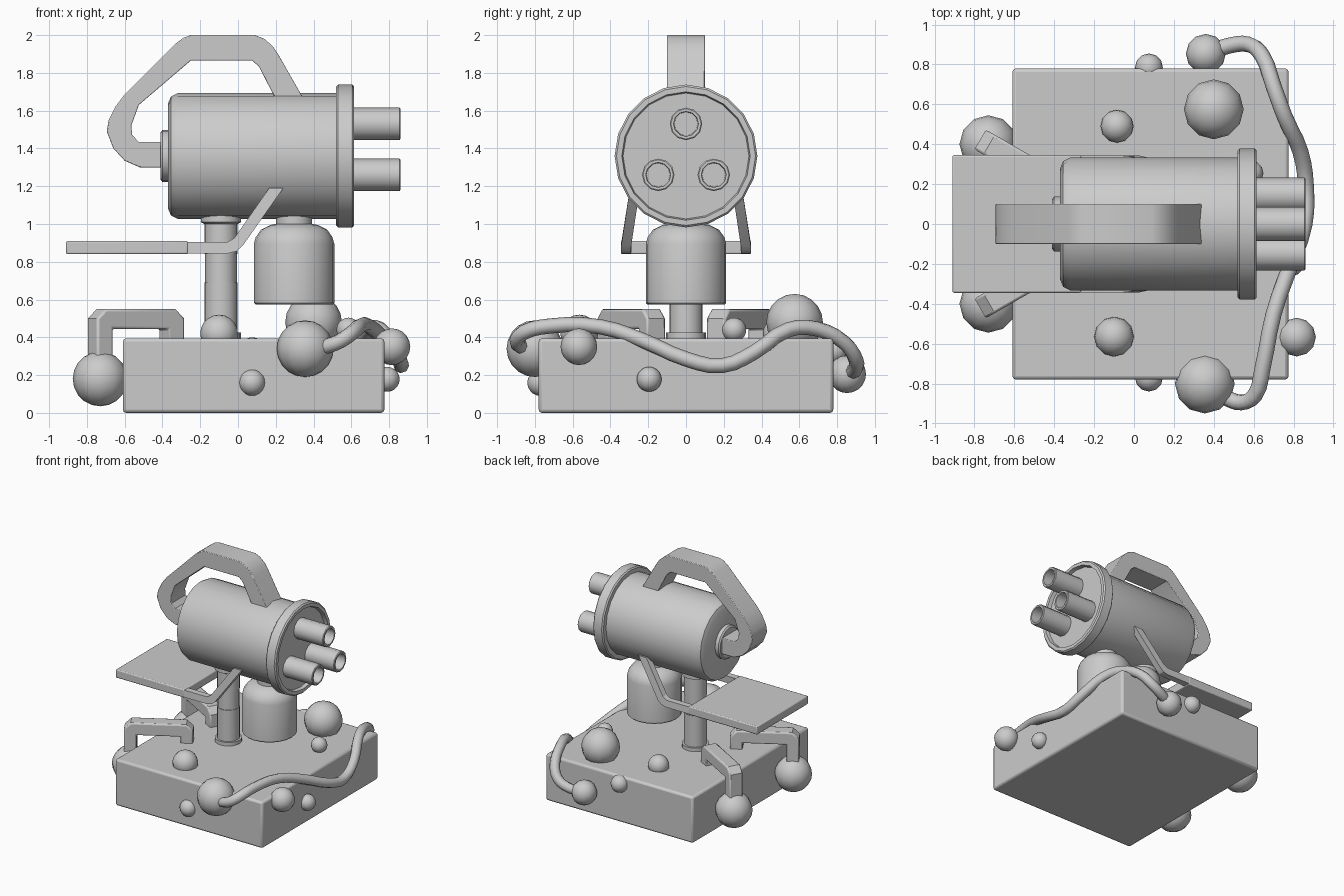
import bpy, bmesh, math
from mathutils import Matrix, Vector

if "Cube" in bpy.data.objects:
    bpy.data.objects.remove(bpy.data.objects["Cube"])


def finish(name, bm, angle=42, bevel=0):
    bmesh.ops.recalc_face_normals(bm, faces=bm.faces)
    me = bpy.data.meshes.new(name)
    bm.to_mesh(me)
    bm.free()
    ob = bpy.data.objects.new(name, me)
    bpy.context.collection.objects.link(ob)
    if bevel:
        mod = ob.modifiers.new("bevel", "BEVEL")
        mod.width, mod.segments, mod.limit_method = bevel, 2, "ANGLE"
        mod.angle_limit = math.radians(50)
    bpy.ops.object.select_all(action="DESELECT")
    ob.select_set(True)
    bpy.context.view_layer.objects.active = ob
    bpy.ops.object.shade_smooth_by_angle(angle=math.radians(angle))
    return ob


def lathe(name, profile, at, axis="Z", segs=20):
    """Turn (radius, height) points about an axis through `at`; ends are capped."""
    bm = bmesh.new()
    rings = []
    for r, h in profile:
        ring = []
        for i in range(segs):
            a = math.tau * i / segs
            u, v = r * math.cos(a), r * math.sin(a)
            co = (u, v, h) if axis == "Z" else (h, u, v)
            ring.append(bm.verts.new(Vector(co) + Vector(at)))
        rings.append(ring)
    for a, b in zip(rings, rings[1:]):
        for i in range(segs):
            j = (i + 1) % segs
            bm.faces.new((a[i], a[j], b[j], b[i]))
    bm.faces.new(rings[0])
    bm.faces.new(rings[-1])
    return finish(name, bm, 35)


def box(name, lo, hi, bevel):
    bm = bmesh.new()
    lo, hi = Vector(lo), Vector(hi)
    bmesh.ops.create_cube(bm, size=1, matrix=Matrix.Translation((lo + hi) / 2)
                          @ Matrix.Diagonal((*(hi - lo), 1)))
    return finish(name, bm, 30, bevel)


def prism(name, outline, y0, y1, shear=0, z_from=0, bevel=0, angle=25):
    """Extrude an xz outline along y, optionally leaning in y with height."""
    bm = bmesh.new()
    sides = []
    for y in (y0, y1):
        sides.append([bm.verts.new((x, y + shear * max(0, z - z_from), z)) for x, z in outline])
        bm.faces.new(sides[-1])
    a, b = sides
    for i in range(len(a)):
        j = (i + 1) % len(a)
        bm.faces.new((a[i], a[j], b[j], b[i]))
    return finish(name, bm, angle, bevel)


def ball(name, at, r):
    bm = bmesh.new()
    bmesh.ops.create_uvsphere(bm, u_segments=12, v_segments=10, radius=r,
                              matrix=Matrix.Translation(at))
    return finish(name, bm)


# Base block
box("base", (-0.61, -0.78, 0), (0.775, 0.78, 0.395), 0.018)

# Support post with collars
lathe("post", [(0.105, 0.38), (0.105, 0.425), (0.088, 0.425), (0.088, 0.69), (0.084, 0.69),
               (0.084, 0.84), (0.088, 0.84), (0.088, 1.0), (0.107, 1.01), (0.107, 1.06)],
      (-0.09, 0, 0))

# Domed canister under the body
lathe("canister", [(0.205, 0.575), (0.213, 0.583), (0.213, 0.895), (0.203, 0.93), (0.175, 0.97),
                   (0.125, 0.995), (0.095, 1.0), (0.095, 1.06)], (0.297, 0, 0))

# Main body, rear hub and recessed front rim
AX = (0, 0, 1.36)
lathe("body", [(0.28, -0.37), (0.315, -0.355), (0.333, -0.32), (0.333, 0.54)], AX, "X")
lathe("rear_hub", [(0.125, -0.41), (0.138, -0.40), (0.138, -0.35)], AX, "X")
lathe("front_rim", [(0.33, 0.52), (0.368, 0.52), (0.378, 0.53), (0.378, 0.605), (0.368, 0.615),
                    (0.34, 0.615), (0.333, 0.585)], AX, "X")

# Three hollow barrels
for n, (y, z) in enumerate([(0, 1.53), (-0.147, 1.26), (0.147, 1.26)]):
    lathe(f"barrel_{n}", [(0.086, 0.56), (0.086, 0.855), (0.08, 0.86), (0.066, 0.86), (0.062, 0.64)],
          (0, y, z), "X", 12)

# Carry handle
prism("handle", [(-0.39, 1.30), (-0.52, 1.30), (-0.60, 1.335), (-0.66, 1.40), (-0.695, 1.49),
                 (-0.685, 1.55), (-0.65, 1.62), (-0.605, 1.68), (-0.33, 1.955), (-0.29, 1.985),
                 (-0.25, 2.0), (0.09, 2.0), (0.14, 1.98), (0.185, 1.94), (0.215, 1.895),
                 (0.36, 1.64), (0.21, 1.64), (0.11, 1.835), (0.075, 1.865), (-0.25, 1.865),
                 (-0.525, 1.63), (-0.565, 1.52), (-0.56, 1.47), (-0.525, 1.435), (-0.39, 1.435)],
      -0.1, 0.1, angle=32, bevel=0.005)

# Rear tray and the two bent bars that carry it
box("tray", (-0.91, -0.345, 0.84), (-0.265, 0.345, 0.91), 0.008)
bar = [(-0.3, 0.845), (-0.05, 0.845), (-0.01, 0.855), (0.025, 0.885), (0.24, 1.19),
       (0.165, 1.19), (-0.02, 0.925), (-0.055, 0.905), (-0.3, 0.905)]
# Rear outriggers: an arched arm ending in a ball
arch = [(-0.267, 0.15), (-0.267, 0.50), (-0.215, 0.55), (0.215, 0.55), (0.267, 0.50),
        (0.267, 0.38), (0.17, 0.38), (0.17, 0.445), (-0.17, 0.445), (-0.17, 0.15)]
for side, s in (("front", -1), ("back", 1)):
    prism(f"{side}_tray_bar", bar, s * 0.29, s * 0.343, -0.16 * s, 0.9)
    arm = prism(f"{side}_outrigger_arm", arch, -0.057, 0.057, bevel=0.012)
    arm.location = (-0.54, s * 0.29, 0)
    arm.rotation_euler.z = -s * math.radians(30)
    ball(f"{side}_outrigger_ball", (-0.73, s * 0.4, 0.18), 0.145)

# Round knobs scattered over the base
for n, (x, y, z, r) in enumerate([
        (0.355, -0.8, 0.34, 0.15), (0.36, 0.853, 0.205, 0.1), (0.4, 0.575, 0.48, 0.15),
        (-0.085, 0.49, 0.42, 0.083), (-0.1, -0.565, 0.42, 0.1), (0.585, 0.255, 0.44, 0.064),
        (0.815, -0.567, 0.35, 0.097), (0.79, -0.195, 0.178, 0.066),
        (0.075, -0.77, 0.16, 0.07), (0.075, 0.785, 0.33, 0.07)]):
    ball(f"knob_{n}", (x, y, z), r)

# Cable draped from the front knob round to the back knob
path = [(0.38, -0.82, 0.33), (0.46, -0.87, 0.35), (0.54, -0.895, 0.38), (0.605, -0.86, 0.425),
        (0.645, -0.72, 0.46), (0.7, -0.45, 0.455), (0.78, -0.22, 0.38), (0.855, 0, 0.285),
        (0.862, 0.19, 0.25), (0.835, 0.36, 0.32), (0.755, 0.54, 0.44), (0.7, 0.69, 0.445),
        (0.645, 0.84, 0.37), (0.575, 0.9, 0.28), (0.48, 0.895, 0.23), (0.38, 0.86, 0.21)]
cu = bpy.data.curves.new("cable", "CURVE")
cu.dimensions = "3D"
cu.bevel_depth, cu.bevel_resolution, cu.resolution_u = 0.04, 2, 3
cu.use_fill_caps = True
sp = cu.splines.new("BEZIER")
sp.bezier_points.add(len(path) - 1)
for p, co in zip(sp.bezier_points, path):
    p.co = co
    p.handle_left_type = p.handle_right_type = "AUTO"
bpy.context.collection.objects.link(bpy.data.objects.new("cable", cu))
